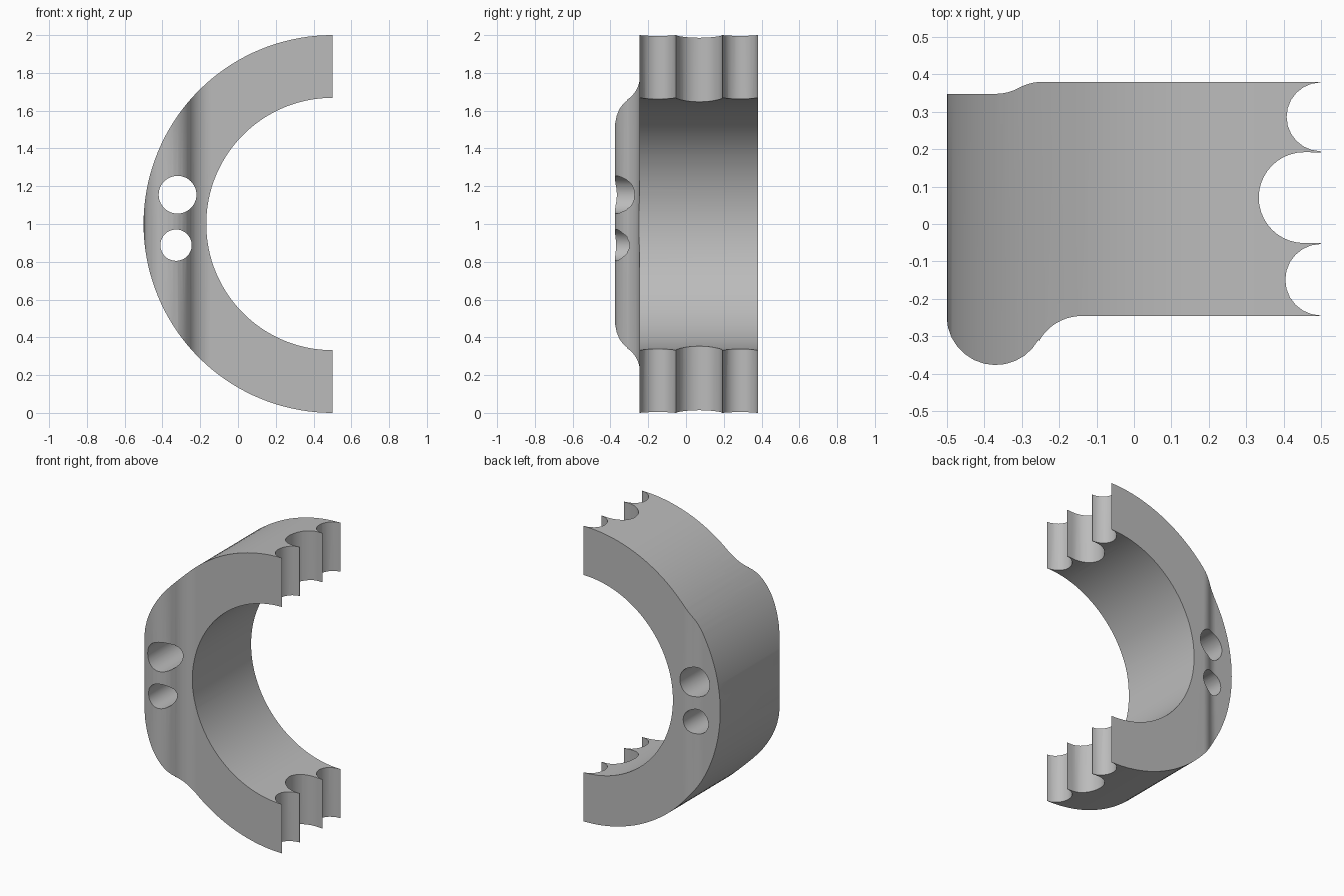
import bpy, bmesh
from math import sin, cos, radians
from mathutils import Matrix

cube = bpy.data.objects.get("Cube")
if cube:
    bpy.data.objects.remove(cube, do_unlink=True)

grey = bpy.data.materials.new("plain grey")
grey.use_nodes = True
colour = (0.5, 0.5, 0.5, 1)
grey.diffuse_color = colour
grey.node_tree.nodes["Principled BSDF"].inputs["Base Color"].default_value = colour


def make_object(name, bm):
    bmesh.ops.recalc_face_normals(bm, faces=bm.faces)
    mesh = bpy.data.meshes.new(name)
    bm.to_mesh(mesh)
    bm.free()
    mesh.materials.append(grey)
    obj = bpy.data.objects.new(name, mesh)
    bpy.context.collection.objects.link(obj)
    return obj


def cylinder(name, x, z, radius, sides):
    """Cylinder along y, long enough to pass through the whole body."""
    bm = bmesh.new()
    bmesh.ops.create_cone(bm, cap_ends=True, segments=sides, radius1=radius,
                          radius2=radius, depth=2)
    bm.transform(Matrix.Translation((x, 0, z)) @ Matrix.Rotation(radians(90), 4, "X"))
    return make_object(name, bm)


def arc(x, y, radius, start, end, steps=12):
    angles = [radians(start + (end - start) * i / steps) for i in range(steps + 1)]
    return [(x + radius * cos(a), y + radius * sin(a)) for a in angles]


# Plan outline: rounded front boss, scalloped ends, stepped back
FRONT, BACK, END = -0.246, 0.38, 0.5
tip = 0.0015
outline = [(-0.503, FRONT)]
outline += arc(-0.37, FRONT, 0.131, 181, 331)
outline += arc(-0.14, FRONT - 0.13, 0.13, 151, 90)
outline += [(END, FRONT)]
outline += arc(END, -0.149, 0.0955, 269, 91)
outline += [(END, -0.052 + tip)]
outline += arc(0.455, 0.0705, 0.1215, 270, 90, 20)
outline += [(END, 0.193 - tip)]
outline += arc(END, 0.2865, 0.092, 269, 91)
outline += [(END, BACK)]
outline += arc(-0.245, BACK - 0.13, 0.13, 90, 118.7, 6)
outline += arc(-0.37, 0.348 + 0.13, 0.13, -61.3, -90, 6)[1:]
outline += [(-0.503, 0.348)]

# Upright prism of the outline
bm = bmesh.new()
base = bm.faces.new([bm.verts.new((x, y, -0.1)) for x, y in outline])
top = bmesh.ops.extrude_face_region(bm, geom=[base])["geom"]
bmesh.ops.translate(bm, vec=(0, 0, 2.2),
                    verts=[v for v in top if isinstance(v, bmesh.types.BMVert)])
body = make_object("half_ring_body", bm)

# Trim to a half ring and drill the two holes
tools = [
    ("INTERSECT", cylinder("outer_round", 0.5, 1, 1, 144)),
    ("DIFFERENCE", cylinder("inner_bore", 0.5, 1, 0.668, 128)),
    ("DIFFERENCE", cylinder("upper_hole", -0.32, 1.155, 0.1, 48)),
    ("DIFFERENCE", cylinder("lower_hole", -0.328, 0.888, 0.083, 48)),
]
bpy.ops.object.select_all(action="DESELECT")
bpy.context.view_layer.objects.active = body
body.select_set(True)
for operation, tool in tools:
    cut = body.modifiers.new(tool.name, "BOOLEAN")
    cut.operation = operation
    cut.solver = "EXACT"
    cut.object = tool
    bpy.ops.object.modifier_apply(modifier=cut.name)
    bpy.data.objects.remove(tool, do_unlink=True)

bpy.ops.object.shade_smooth_by_angle(angle=radians(30))
